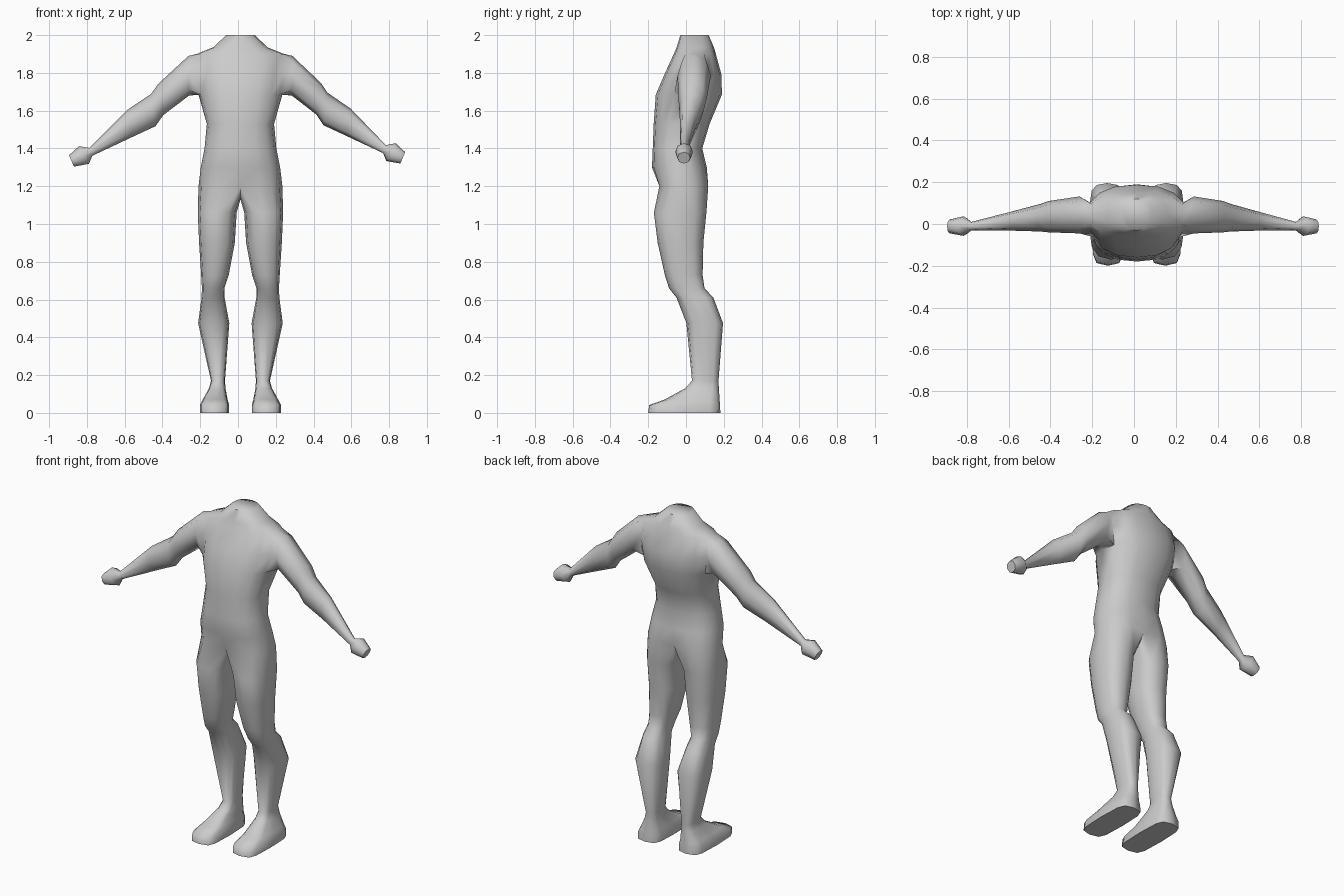
import bpy, bmesh
from math import sin, cos, radians, copysign
from mathutils import Vector

if "Cube" in bpy.data.objects:
    bpy.data.objects.remove(bpy.data.objects["Cube"])

bm = bmesh.new()
CX = 0.013          # body axis sits slightly off centre


def power(v, e):
    return copysign(abs(v) ** e, v) if abs(v) > 1e-6 else 0.0


def oval(x0, x1, yf, yb, z, angles, e):
    """Horizontal squared-off oval ring of vertices."""
    ring = []
    for a in angles:
        c, s = power(cos(radians(a)), e), power(sin(radians(a)), e)
        ring.append(bm.verts.new((CX + (x0 + x1) / 2 + (x1 - x0) / 2 * c,
                                  (yf + yb) / 2 + (yb - yf) / 2 * s, z)))
    return ring


def bridge(a, b, skip=()):
    n = len(a)
    for i in range(n):
        if i not in skip:
            j = (i + 1) % n
            bm.faces.new((a[i], a[j], b[j], b[i]))


# torso: z, half width, front y, back y
TORSO = [(1.20, .222, -.15, .127), (1.30, .21, -.18, .11), (1.40, .19, -.176, .086),
         (1.53, .178, -.171, .125), (1.685, .222, -.16, .19), (1.79, .24, -.115, .188),
         (1.90, .232, -.065, .158), (1.935, .145, -.05, .148), (2.0, .075, -.03, .12)]
torso = [oval(-w, w, f, b, z, [i * 22.5 for i in range(16)], .85)
         for z, w, f, b in TORSO]
SHOULDER = 4                                   # ring index of the armpit
for r in range(len(torso) - 1):
    hole = (15, 0, 7, 8) if r in (SHOULDER, SHOULDER + 1) else ()
    bridge(torso[r], torso[r + 1], hole)
bm.faces.new(torso[-1])
torso[0][4].co.y -= .025                       # seat cleft
torso[0][12].co.y += .01

# crotch strip shared by both legs, back to front
crotch = [bm.verts.new((CX, y, z)) for y, z in ((.06, 1.145), (-.02, 1.13), (-.09, 1.145))]

# legs: z, inner x, outer x, front y, back y, squareness
LEG = [(1.06, .02, .226, -.17, .108, .8), (.90, .03, .219, -.15, .092, .8),
       (.73, .062, .208, -.112, .088, .8), (.66, .085, .204, -.09, .098, .8),
       (.61, .084, .206, -.05, .145, .75), (.475, .059, .224, .002, .196, .7),
       (.17, .082, .156, .032, .172, .75), (.13, .079, .167, -.005, .174, .7),
       (.07, .068, .2, -.115, .178, .6), (.042, .06, .215, -.195, .18, .5),
       (.0, .06, .215, -.2, .182, .5)]

# arms: top x, z, bottom x, z, front y, back y
ARM = [(.275, 1.89, .272, 1.68, -.045, .132), (.43, 1.745, .405, 1.578, -.04, .11),
       (.467, 1.692, .445, 1.52, -.036, .096), (.592, 1.607, .57, 1.462, -.032, .062),
       (.785, 1.41, .77, 1.368, -.032, .01), (.838, 1.42, .787, 1.326, -.057, .037),
       (.89, 1.372, .864, 1.312, -.045, .022)]

for s in (1, -1):
    # leg and foot
    prev = [torso[0][(12 + s * k) % 16] for k in range(9)] + crotch
    for z, xi, xo, f, b, e in LEG:
        ring = oval(xi, xo, f, b, z, [-120 + 30 * k for k in range(12)], e)
        for v in ring:
            v.co.x = CX + s * (v.co.x - CX)
        bridge(prev, ring)
        prev = ring
    bm.faces.new(prev)

    # arm and fist
    base = 0 if s > 0 else 8
    lo, mid, hi = torso[SHOULDER:SHOULDER + 3]
    bk, fr = (base + s) % 16, (base - s) % 16
    prev = [hi[base], hi[bk], mid[bk], lo[bk], lo[base], lo[fr], mid[fr], hi[fr]]
    for xt, zt, xb, zb, f, b in ARM:
        top, bot = Vector((xt, 0, zt)), Vector((xb, 0, zb))
        ring = []
        for k in range(8):
            c, n = power(cos(radians(45 * k)), .9), power(sin(radians(45 * k)), .9)
            p = (top + bot) / 2 + (top - bot) / 2 * c
            p.y = (f + b) / 2 + (b - f) / 2 * n
            reach = p.x - .272
            p.x = CX + s * (.272 + reach * (1 - s * .029))
            p.z += s * .014 * reach
            ring.append(bm.verts.new(p))
        bridge(prev, ring)
        prev = ring
    bm.faces.new(prev)

# unused hole centres
bmesh.ops.delete(bm, geom=[v for v in bm.verts if not v.link_faces], context='VERTS')
bmesh.ops.recalc_face_normals(bm, faces=bm.faces[:])
mesh = bpy.data.meshes.new("body")
bm.to_mesh(mesh)
bm.free()
body = bpy.data.objects.new("body", mesh)
bpy.context.collection.objects.link(body)
bpy.context.view_layer.objects.active = body
body.select_set(True)
bpy.ops.object.shade_smooth_by_angle(angle=radians(65))
